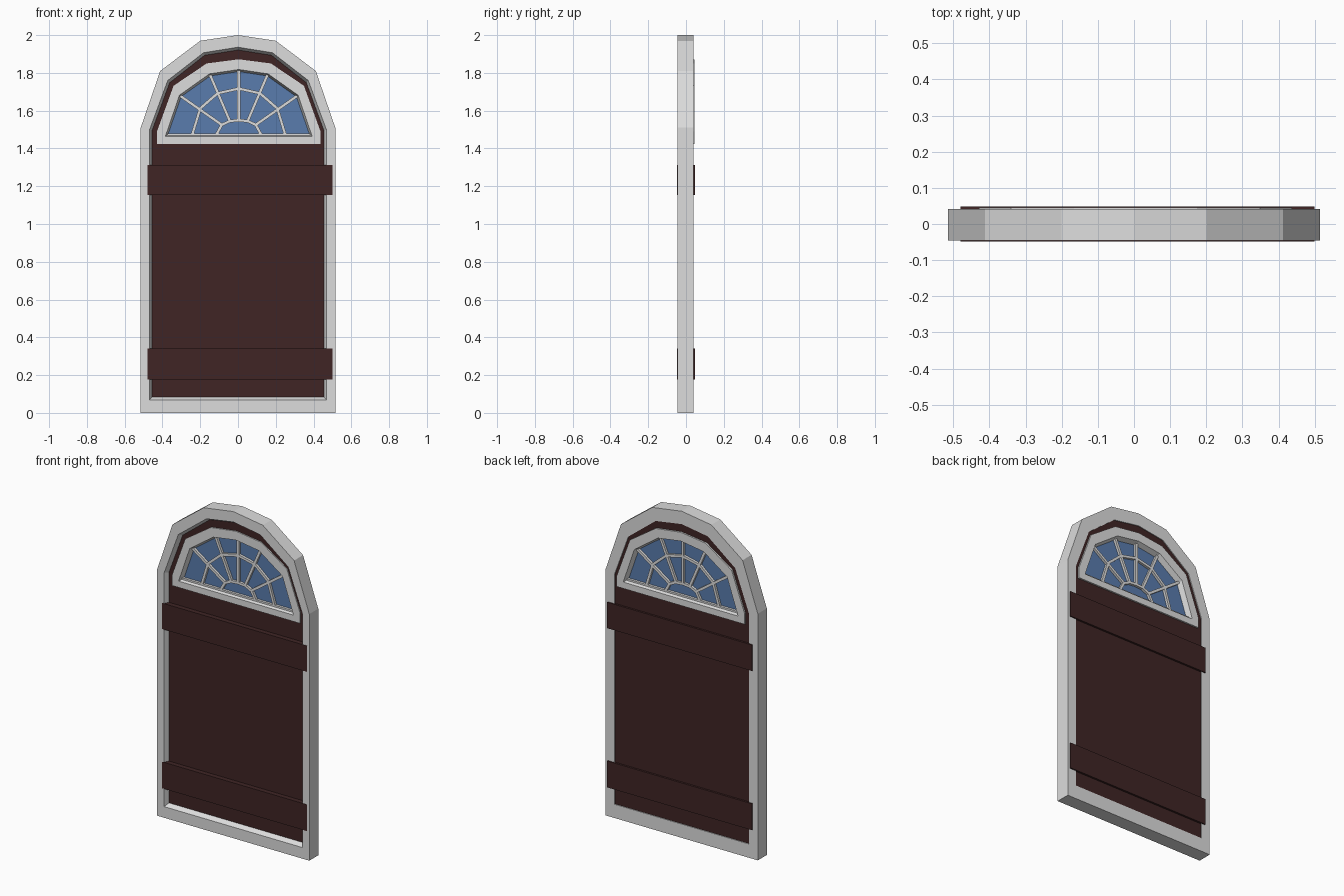
import bpy, bmesh, math
from mathutils import Matrix, Vector

if "Cube" in bpy.data.objects:
    bpy.data.objects.remove(bpy.data.objects["Cube"])


def material(name, rgb):
    m = bpy.data.materials.new(name)
    m.diffuse_color = (*rgb, 1)
    m.use_nodes = True
    m.node_tree.nodes["Principled BSDF"].inputs["Base Color"].default_value = m.diffuse_color
    return m


WHITE = material("white_paint", (0.72, 0.72, 0.72))
BROWN = material("dark_red_wood", (0.05, 0.018, 0.018))
BLUE = material("blue_glass", (0.10, 0.20, 0.42))


def finish(name, bm, mat):
    bmesh.ops.recalc_face_normals(bm, faces=bm.faces)
    me = bpy.data.meshes.new(name)
    bm.to_mesh(me)
    bm.free()
    me.materials.append(mat)
    ob = bpy.data.objects.new(name, me)
    bpy.context.collection.objects.link(ob)
    return ob


def arch(half, top, dx=0.0):
    """Closed arched outline from its right half (bottom upward) and top height."""
    pts = half + [(0, top)] + [(-x, z) for x, z in reversed(half)]
    return [(x + dx, z) for x, z in pts]


def ring(name, loops, mat):
    """Skin a closed chain of (outline, y) loops into a hollow frame."""
    bm = bmesh.new()
    rows = [[bm.verts.new((x, y, z)) for x, z in pts] for pts, y in loops]
    n = len(rows[0])
    for a, b in zip(rows, rows[1:] + rows[:1]):
        for i in range(n):
            j = (i + 1) % n
            bm.faces.new((a[i], a[j], b[j], b[i]))
    return finish(name, bm, mat)


def plate(name, pts, y0, y1, mat):
    bm = bmesh.new()
    f = bm.faces.new([bm.verts.new((x, y0, z)) for x, z in pts])
    ext = bmesh.ops.extrude_face_region(bm, geom=[f], use_keep_orig=True)
    verts = [v for v in ext["geom"] if isinstance(v, bmesh.types.BMVert)]
    bmesh.ops.translate(bm, vec=(0, y1 - y0, 0), verts=verts)
    return finish(name, bm, mat)


# Outer door frame with a slightly splayed inner edge
outer = arch([(0.515, 0), (0.515, 1.51), (0.412, 1.81), (0.20, 1.97)], 2.0)
inner = arch([(0.468, 0.068), (0.468, 1.50), (0.372, 1.76), (0.182, 1.907)], 1.936)
inner_small = arch([(0.455, 0.084), (0.455, 1.495), (0.362, 1.748), (0.177, 1.893)], 1.921)
ring("door_frame", [(outer, -0.046), (inner, -0.046), (inner_small, -0.018),
                    (inner_small, 0.041), (outer, 0.041)], WHITE)

# Fanlight outlines
DX = 0.004
win_out = arch([(0.433, 1.424), (0.433, 1.49), (0.345, 1.732), (0.17, 1.85)], 1.872, DX)
win_in = arch([(0.388, 1.463), (0.388, 1.466), (0.314, 1.682), (0.155, 1.795)], 1.818, DX)
win_mid = arch([(0.372, 1.476), (0.372, 1.479), (0.304, 1.674), (0.15, 1.783)], 1.806, DX)

# Door leaf with the fanlight opening
leaf = arch([(0.46, 0.08), (0.46, 1.498), (0.366, 1.752), (0.179, 1.897)], 1.925)
ring("door_leaf", [(leaf, -0.018), (win_out, -0.018), (win_out, 0.036), (leaf, 0.036)], BROWN)

# Window surround and glass
ring("window_surround", [(win_out, -0.025), (win_in, -0.025), (win_mid, 0.01),
                         (win_in, 0.046), (win_out, 0.046)], WHITE)
plate("window_glass", win_in, 0.007, 0.013, BLUE)

# Glazing bars: two concentric arcs, five spokes and a bottom rail
bars = bmesh.new()


def bar(p, q, w=0.016, y0=-0.008, y1=0.028):
    p, q = Vector((p[0] + DX, 0, p[1])), Vector((q[0] + DX, 0, q[1]))
    d = q - p
    c = (p + q) / 2
    mtx = (Matrix.Translation((c.x, (y0 + y1) / 2, c.z))
           @ Matrix.Rotation(-math.atan2(d.z, d.x), 4, 'Y')
           @ Matrix.Diagonal((d.length + 0.004, y1 - y0, w, 1)))
    bmesh.ops.create_cube(bars, size=1, matrix=mtx)


small = arch([(0.12, 1.47), (0.09, 1.525), (0.047, 1.545)], 1.549)
middle = arch([(0.247, 1.47), (0.204, 1.612), (0.112, 1.692)], 1.717)
rim = arch([(0.38, 1.47), (0.309, 1.678), (0.152, 1.79)], 1.812)
for path in (small, middle):
    for a, b in zip(path, path[1:]):
        bar(a, b)
for i in range(1, 6):
    bar(small[i], rim[i])
bar((-0.375, 1.472), (0.375, 1.472))
finish("glazing_bars", bars, WHITE)

# Cross battens running through to both faces
for name, z0, z1 in (("lower_batten", 0.178, 0.34), ("upper_batten", 1.153, 1.312)):
    plate(name, [(-0.48, z0), (0.50, z0), (0.50, z1), (-0.48, z1)], -0.048, 0.048, BROWN)
